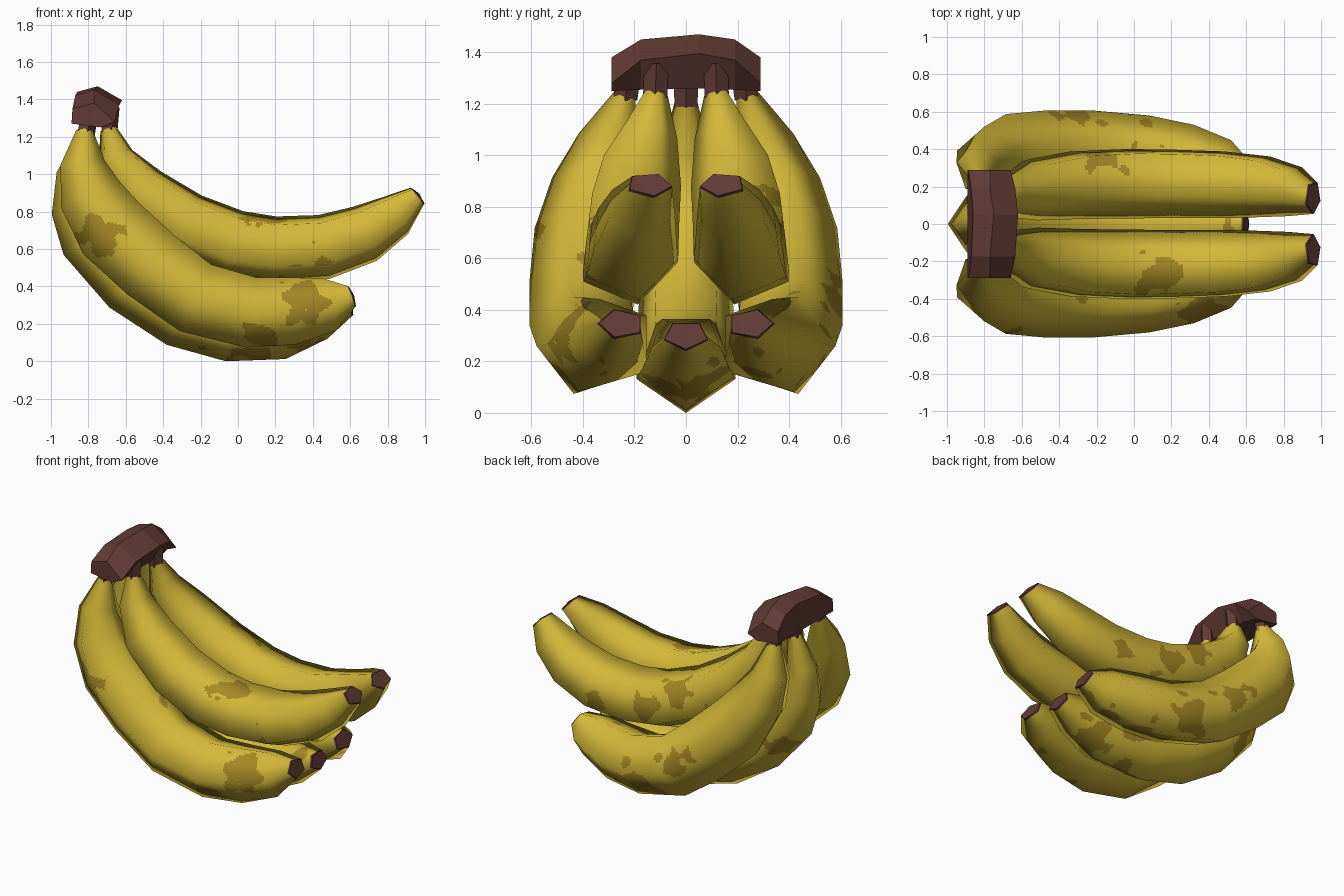
import bpy, math
from mathutils import Vector, noise

if "Cube" in bpy.data.objects:
    bpy.data.objects.remove(bpy.data.objects["Cube"])


def material(name, rgb):
    m = bpy.data.materials.new(name)
    m.diffuse_color = (*rgb, 1)
    m.use_nodes = True
    m.node_tree.nodes["Principled BSDF"].inputs["Base Color"].default_value = m.diffuse_color
    return m


YELLOW = material("banana_yellow", (0.655, 0.48, 0.04))
SPOT = material("ripe_spot", (0.38, 0.25, 0.018))
BROWN = material("stem_brown", (0.12, 0.043, 0.035))

# Ripe spots: x, y, z, radius
SPOTS = [(-.74, -.53, .66, .115), (.36, -.44, .33, .115), (.14, -.47, .14, .09),
         (.12, -.28, .75, .085), (-.28, -.4, .6, .045), (.47, -.40, .5, .06),
         (-.18, .36, .79, .095), (-.3, .58, .4, .09), (.15, .28, .14, .125),
         (.04, .42, .63, .10), (.40, .41, .58, .06), (.1, 0, .03, .07),
         (.36, .06, .13, .10), (.55, -.08, .4, .06), (-.75, .1, .5, .08),
         (.42, .3, .18, .07), (.12, -.40, .74, .04), (.0, .53, .22, .10),
         (-.1, -.1, .03, .06), (.3, -.12, .1, .06)]


def is_spot(p):
    wobble = 1 + 0.9 * noise.noise(p * 11)
    return any((p - Vector(s[:3])).length * wobble < s[3] for s in SPOTS)


def make_object(name, verts, faces, mats):
    me = bpy.data.meshes.new(name)
    me.from_pydata(verts, [], faces)
    for m in mats:
        me.materials.append(m)
    ob = bpy.data.objects.new(name, me)
    bpy.context.collection.objects.link(ob)
    return ob


def pentagon_rings(rings, roll, tip=False):
    """Centres and pentagon corners square to the path, apex on the outer bend."""
    centres = [Vector(r[:3]) for r in rings]
    out = []
    last = len(rings) - 1
    for i, c in enumerate(centres):
        t = (centres[min(i + 1, last)] - centres[max(i - 1, 0)]).normalized()
        wide = 1.05
        if tip and i == last:        # blossom end is wider than tall and faces forward
            t = Vector((t.x, t.y * 0.2, t.z)).normalized()
            wide = 1.5
        elif tip and i == last - 1:
            wide = 1.12
        side = (Vector((0, 1, 0)) - t * t.y).normalized()
        outer = side.cross(t)
        corners = []
        for k in range(5):
            a = math.radians(roll + 72 * k)
            corners.append(c + rings[i][3] * (outer * math.cos(a) + side * wide * math.sin(a)))
        out.append((c, corners, t))
    return out


def banana(name, rings, roll, n=16):
    secs = pentagon_rings(rings, roll, True)
    verts, normals, faces = [], [], []
    w = 5 * n
    # Fine grid over the straight facets so the spots can follow a rule
    for i in range((len(secs) - 1) * n + 1):
        s = min(i // n, len(secs) - 2)
        f = i / n - s
        (c0, p0, _), (c1, p1, _) = secs[s], secs[s + 1]
        c = c0.lerp(c1, f)
        ring = [a.lerp(b, f) for a, b in zip(p0, p1)]
        for j in range(w):
            k = j // n
            p = ring[k].lerp(ring[(k + 1) % 5], j / n - k)
            verts.append(p)
            normals.append((p - c).normalized())
    rows = len(verts) // w
    for i in range(rows - 1):
        for j in range(w):
            j2 = (j + 1) % w
            faces.append((i * w + j, i * w + j2, (i + 1) * w + j2, (i + 1) * w + j))
    # Brown, slightly domed blossom end
    c, corners, t = secs[-1]
    base = len(verts)
    body = len(faces)
    verts += corners + [c + t * 0.012]
    normals += [t] * 6
    faces += [(base + k, base + (k + 1) % 5, base + 5) for k in range(5)]
    ob = make_object(name, verts, faces, [YELLOW, SPOT, BROWN])
    me = ob.data
    for p in me.polygons:
        p.use_smooth = True
        if p.index >= body - w:      # cap and the thin rim around it
            p.material_index = 2
        elif is_spot(p.center):
            p.material_index = 1
    me.normals_split_custom_set_from_vertices([tuple(v) for v in normals])


def stem(name, start, end, r0, r1):
    secs = pentagon_rings([(*start, r0), (*end, r1)], 0)
    verts = secs[0][1] + secs[1][1]
    faces = [(k, (k + 1) % 5, 5 + (k + 1) % 5, 5 + k) for k in range(5)]
    faces += [(4, 3, 2, 1, 0), (5, 6, 7, 8, 9)]
    make_object(name, verts, faces, [BROWN])


# Paths from stem to tip: x, y, z, radius
UPPER = [(-.69, .12, 1.24, .048), (-.655, .145, 1.09, .108), (-.52, .19, .91, .165),
         (-.28, .22, .74, .185), (-.02, .228, .635, .19), (.2, .228, .603, .187),
         (.46, .222, .617, .183), (.68, .21, .688, .167), (.84, .182, .785, .128),
         (.96, .142, .888, .059)]
SIDE = [(-.82, .235, 1.23, .047), (-.83, .29, 1.05, .125), (-.785, .335, .88, .18),
        (-.67, .365, .70, .213), (-.46, .385, .51, .212), (-.23, .39, .34, .207),
        (.06, .372, .262, .199), (.28, .335, .267, .19), (.48, .285, .30, .15),
        (.61, .25, .347, .059)]
MIDDLE = [(-.81, 0, 1.2, .045), (-.87, 0, 1.0, .10), (-.85, 0, .82, .15),
          (-.79, 0, .67, .175), (-.57, 0, .43, .185), (-.30, 0, .265, .195),
          (-.04, 0, .19, .192), (.23, 0, .197, .187), (.44, 0, .255, .14),
          (.60, 0, .303, .058)]

banana("middle_banana", MIDDLE, 0)
stem("middle_stem", (-.812, 0, 1.19), (-.80, 0, 1.32), .044, .05)
for s, tag in ((-1, "front"), (1, "back")):
    banana(f"{tag}_upper_banana", [(x, s * y, z, r) for x, y, z, r in UPPER], -12 * s)
    banana(f"{tag}_side_banana", [(x, s * y, z, r) for x, y, z, r in SIDE], 18 * s)
    stem(f"{tag}_upper_stem", (-.692, s * .12, 1.225), (-.68, s * .115, 1.36), .047, .047)
    stem(f"{tag}_side_stem", (-.82, s * .235, 1.22), (-.80, s * .225, 1.32), .046, .05)

# Crown joining the stems: profiles (x, z) at steps along y
END = [(-.89, 1.27), (-.885, 1.35), (-.77, 1.38), (-.66, 1.28), (-.73, 1.25)]
SHOULDER = [(-.89, 1.27), (-.87, 1.42), (-.77, 1.45), (-.635, 1.37), (-.70, 1.255)]
MID = [(-.89, 1.27), (-.86, 1.44), (-.75, 1.47), (-.62, 1.395), (-.70, 1.26)]
verts, faces = [], []
for y, prof in ((-.29, END), (-.175, SHOULDER), (.05, MID), (.19, SHOULDER), (.29, END)):
    verts += [(x, y, z) for x, z in prof]
for i in range(4):
    for k in range(5):
        k2 = (k + 1) % 5
        faces.append((i * 5 + k, (i + 1) * 5 + k, (i + 1) * 5 + k2, i * 5 + k2))
faces += [(0, 1, 2, 3, 4), (24, 23, 22, 21, 20)]
make_object("crown", verts, faces, [BROWN])
